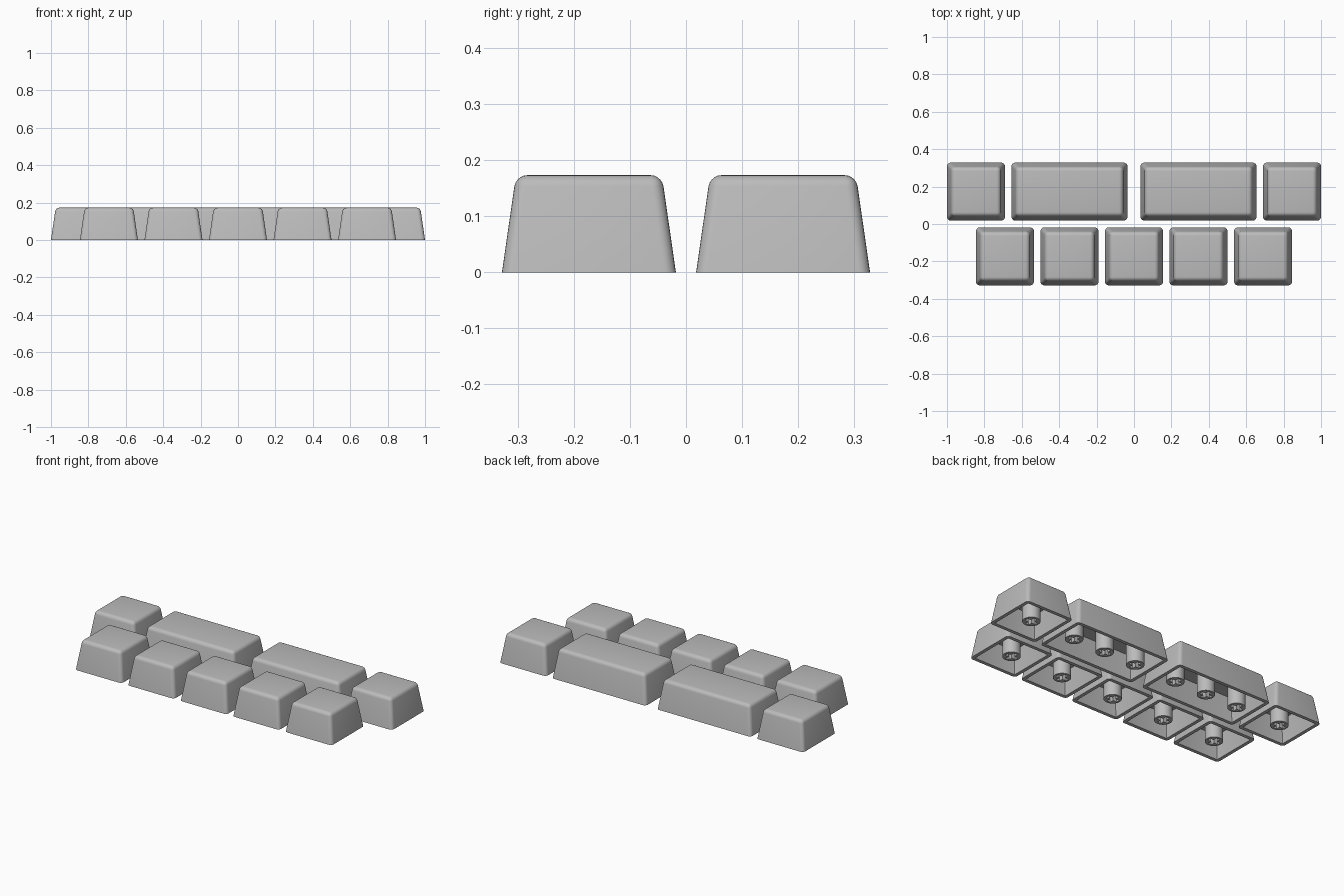
import bpy, bmesh, math
from mathutils import Matrix, Vector

if "Cube" in bpy.data.objects:
    bpy.data.objects.remove(bpy.data.objects["Cube"])

DEPTH, HEIGHT, TAPER = 0.31, 0.173, 0.025
WALL, CEILING, PITCH = 0.02, 0.13, 0.345

grey = bpy.data.materials.new("plain grey")
grey.use_nodes = True
grey.diffuse_color = (0.5, 0.5, 0.5, 1)
grey.node_tree.nodes["Principled BSDF"].inputs["Base Color"].default_value = (0.5, 0.5, 0.5, 1)


def finish(bm, name):
    bmesh.ops.recalc_face_normals(bm, faces=bm.faces)
    mesh = bpy.data.meshes.new(name)
    bm.to_mesh(mesh)
    bm.free()
    mesh.materials.append(grey)
    return mesh


def place(mesh, name, x, y):
    obj = bpy.data.objects.new(name, mesh)
    obj.location = (x, y, 0)
    bpy.context.collection.objects.link(obj)
    bpy.ops.object.select_all(action="DESELECT")
    obj.select_set(True)
    bpy.context.view_layer.objects.active = obj
    bpy.ops.object.shade_smooth_by_angle(angle=math.radians(35))


def cap_mesh(name, width):
    """Tapered, rounded cap with a hollow underside."""
    bm = bmesh.new()
    bmesh.ops.create_cube(bm, size=1)
    for v in bm.verts:
        shrink = 2 * TAPER if v.co.z > 0 else 0
        v.co = Vector((v.co.x * (width - shrink), v.co.y * (DEPTH - shrink),
                       (v.co.z + 0.5) * HEIGHT))
    rounded = [e for e in bm.edges if max(v.co.z for v in e.verts) > 0.01]
    bmesh.ops.bevel(bm, geom=rounded, offset=0.02, segments=5, profile=0.5,
                    affect="EDGES", clamp_overlap=True)
    # Rim, then the cavity pushed up inside
    base = min(bm.faces, key=lambda f: f.calc_center_median().z)
    bmesh.ops.inset_region(bm, faces=[base], thickness=WALL, use_even_offset=True)
    result = bmesh.ops.extrude_face_region(bm, geom=[base])
    roof = [g for g in result["geom"] if isinstance(g, bmesh.types.BMVert)]
    if base.is_valid:
        bm.faces.remove(base)
    inner = TAPER * CEILING / HEIGHT
    for v in roof:
        v.co.x *= 1 - 2 * inner / (width - 2 * WALL)
        v.co.y *= 1 - 2 * inner / (DEPTH - 2 * WALL)
        v.co.z = CEILING
    return finish(bm, name)


def stem_mesh(name):
    """Round post with a cross-shaped socket in its lower end."""
    bm = bmesh.new()

    def loop(points):
        verts = [bm.verts.new((x, y, 0)) for x, y in points]
        return [bm.edges.new((a, b)) for a, b in zip(verts, verts[1:] + verts[:1])]

    def raise_edges(edges, z):
        made = bmesh.ops.extrude_edge_only(bm, edges=edges)["geom"]
        for v in made:
            if isinstance(v, bmesh.types.BMVert):
                v.co.z = z
        return [e for e in made if isinstance(e, bmesh.types.BMEdge)
                and all(v.co.z > z - 0.001 for v in e.verts)]

    count, radius = 32, 0.048
    rim = loop([(radius * math.cos(math.tau * i / count),
                 radius * math.sin(math.tau * i / count)) for i in range(count)])
    arm, half = 0.035, 0.011
    cross = []
    for i in range(4):
        turn = Matrix.Rotation(i * math.pi / 2, 2)
        cross += [turn @ Vector(p) for p in ((arm, -half), (arm, half), (half, half))]
    socket = loop(cross)
    bmesh.ops.triangle_fill(bm, edges=rim + socket, use_beauty=True)
    raise_edges(rim, CEILING + 0.005)
    end = raise_edges(socket, 0.075)
    bmesh.ops.triangle_fill(bm, edges=end, use_beauty=True)
    return finish(bm, name)


small = cap_mesh("small_cap", DEPTH)
wide = cap_mesh("wide_cap", 2 * DEPTH)
stem = stem_mesh("stem")
ROW = 0.173

# Front row of five small caps
for i in range(-2, 3):
    place(small, f"front_cap_{i + 3}", i * PITCH, -ROW)
    place(stem, f"front_stem_{i + 3}", i * PITCH, -ROW)

# Back row: a wide and a small cap on each side
for side, sign in (("right", -1), ("left", 1)):
    place(small, f"back_{side}_small_cap", sign * 0.845, ROW)
    place(stem, f"back_{side}_small_stem", sign * 0.845, ROW)
    place(wide, f"back_{side}_wide_cap", sign * PITCH, ROW)
    for k in (-1, 0, 1):
        place(stem, f"back_{side}_wide_stem_{k + 2}", sign * PITCH + k * 0.208, ROW)
